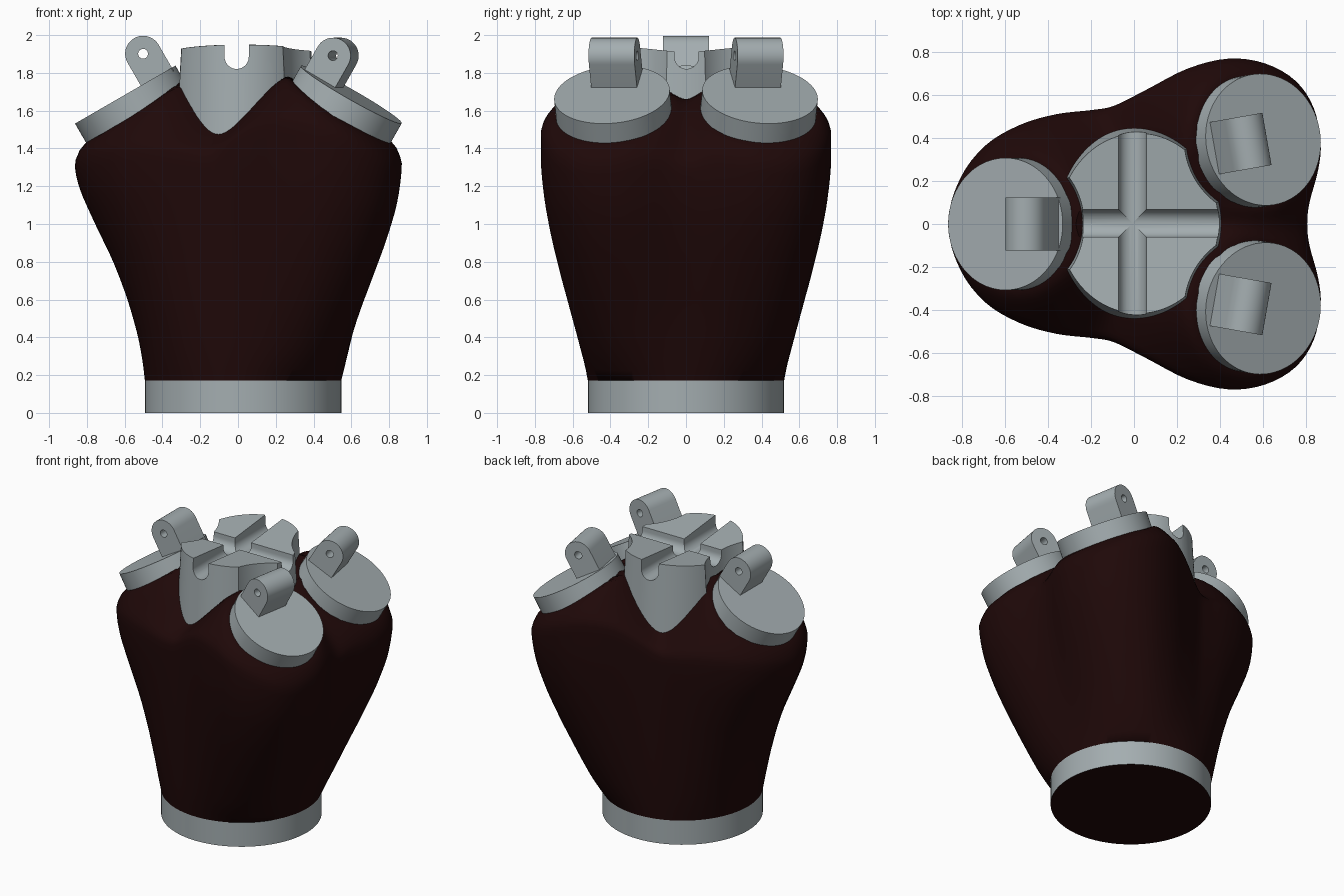
import bpy, bmesh, math
from mathutils import Matrix, Vector

if "Cube" in bpy.data.objects:
    bpy.data.objects.remove(bpy.data.objects["Cube"], do_unlink=True)


def material(name, rgb):
    m = bpy.data.materials.new(name)
    m.use_nodes = True
    m.diffuse_color = (*rgb, 1)
    bsdf = next(n for n in m.node_tree.nodes if n.type == 'BSDF_PRINCIPLED')
    bsdf.inputs["Base Color"].default_value = (*rgb, 1)
    return m


GREY = material("cool grey", (0.37, 0.42, 0.435))
DARK = material("dark maroon", (0.0135, 0.0025, 0.0025))


def finish(name, bm, mats, matrix=Matrix(), smooth=30):
    bmesh.ops.recalc_face_normals(bm, faces=bm.faces)
    me = bpy.data.meshes.new(name)
    bm.to_mesh(me)
    bm.free()
    me.transform(matrix)
    ob = bpy.data.objects.new(name, me)
    bpy.context.collection.objects.link(ob)
    for m in mats:
        me.materials.append(m)
    shade(ob, smooth)
    return ob


def shade(ob, angle):
    bpy.ops.object.select_all(action='DESELECT')
    ob.select_set(True)
    bpy.context.view_layer.objects.active = ob
    bpy.ops.object.shade_smooth_by_angle(angle=math.radians(angle))


def cone(name, r1, r2, z1, z2, matrix=Matrix(), segs=96):
    bm = bmesh.new()
    bmesh.ops.create_cone(bm, cap_ends=True, segments=segs, radius1=r1, radius2=r2,
                          depth=z2 - z1, matrix=Matrix.Translation((0, 0, (z1 + z2) / 2)))
    return finish(name, bm, [GREY], matrix)


def extrude(name, pts, half, matrix=Matrix()):
    """Prism from an (x, z) profile, running along y."""
    bm = bmesh.new()
    f = bm.faces.new([bm.verts.new((x, -half, z)) for x, z in pts])
    r = bmesh.ops.extrude_face_region(bm, geom=[f])
    bmesh.ops.translate(bm, vec=(0, 2 * half, 0),
                        verts=[v for v in r["geom"] if isinstance(v, bmesh.types.BMVert)])
    return finish(name, bm, [GREY], matrix)


def boolean(ob, tool, op='DIFFERENCE'):
    mod = ob.modifiers.new("cut", 'BOOLEAN')
    mod.operation, mod.object, mod.solver = op, tool, 'EXACT'
    bpy.context.view_layer.objects.active = ob
    bpy.ops.object.modifier_apply(modifier=mod.name)
    bpy.data.objects.remove(tool, do_unlink=True)


def arc(cx, cz, r, a0, a1, n=20):
    return [(cx + r * math.cos(math.radians(a0 + (a1 - a0) * i / n)),
             cz + r * math.sin(math.radians(a0 + (a1 - a0) * i / n))) for i in range(n + 1)]


# Three tilted mounts: name, top centre, heading, lug offset from the disc centre
TILT, DISC_R, DISC_T = math.radians(30), 0.307, 0.115
MOUNTS = [("right", (-0.597, 0, 1.685), 180, -0.19),
          ("back_left", (0.6, 0.392, 1.685), 10, -0.17),
          ("front_left", (0.6, -0.392, 1.685), -10, -0.17)]
lobes = []
for name, top, heading, off in MOUNTS:
    a = math.radians(heading)
    M = (Matrix.Translation(top) @ Matrix.Rotation(a, 4, 'Z')
         @ Matrix.Rotation(TILT, 4, 'Y'))
    lobes.append((M @ Vector((0, 0, -DISC_T)), math.cos(a), math.sin(a)))
    cone(name + "_disc", DISC_R, DISC_R, -DISC_T - 0.02, 0, M)
    # Hinge lug with rounded top and pin hole
    lug = extrude(name + "_lug",
                  [(off - 0.095, -0.02)] + arc(off, 0.14, 0.095, 180, 0) + [(off + 0.095, -0.02)],
                  0.123, M)
    pin = cone("pin_cutter", 0.026, 0.026, -0.3, 0.3,
               M @ Matrix.Translation((off, 0, 0.14)) @ Matrix.Rotation(math.pi / 2, 4, 'X'), 24)
    boolean(lug, pin)
    shade(lug, 30)

# Central block: oval column, shallow valley on top, scooped beside each disc
block = cone("central_block", 0.455, 0.41, 1.3, 2.1,
             Matrix.Translation((0.02, 0.003, 0)) @ Matrix.Diagonal((0.885, 1, 1, 1)), 128)
valley = extrude("valley_tool", [(-0.6, 1.2), (0.6, 1.2), (0.6, 1.968), (0, 1.907), (-0.6, 1.968)],
                 0.6, Matrix.Rotation(math.pi / 2, 4, 'Z'))
boolean(block, valley, 'INTERSECT')
for _, top, _, _ in MOUNTS:
    boolean(block, cone("scoop_cutter", 0.33, 0.38, 1.2, 2.2,
                        Matrix.Translation((top[0], top[1], 0))))
# Crossed round-bottomed grooves
for turn, shift in ((0, (-0.007, 0, 0)), (90, (0, 0.003, 0))):
    u = [(-0.064, 2.1)] + arc(0, 1.885, 0.064, 180, 360) + [(0.064, 2.1)]
    boolean(block, extrude("groove_cutter", u, 0.7, Matrix.Translation(shift)
                           @ Matrix.Rotation(math.radians(turn), 4, 'Z')))
shade(block, 30)

# Wrist ring with a dark underside
ring = cone("wrist_ring", 0.52, 0.52, 0, 0.172, Matrix.Translation((0.027, 0, 0)))
ring.data.materials.append(DARK)
for p in ring.data.polygons:
    if p.normal.z < -0.5:
        p.material_index = 1

# Palm body: circle at the wrist growing into a three-lobed outline
CX, R0, Z0 = 0.027, 0.52, 0.172
half = [(0.805, 0), (0.815, 0.1), (0.855, 0.25), (0.867, 0.38), (0.835, 0.54), (0.75, 0.665),
        (0.61, 0.745), (0.44, 0.768), (0.25, 0.722), (0.06, 0.625), (-0.09, 0.55), (-0.19, 0.53),
        (-0.36, 0.51), (-0.53, 0.46), (-0.69, 0.365), (-0.81, 0.21), (-0.87, 0)]
ctrl = [Vector(p) for p in half + [(x, -y) for x, y in half[-2:0:-1]]]
outline = []
for i in range(len(ctrl)):
    p0, p1, p2, p3 = (ctrl[(i + k) % len(ctrl)] for k in (-1, 0, 1, 2))
    for j in range(4):
        t = j / 4
        outline.append(0.5 * (2 * p1 + (p2 - p0) * t + (2 * p0 - 5 * p1 + 4 * p2 - p3) * t * t
                              + (3 * p1 - p0 - 3 * p2 + p3) * t ** 3))

# Share of the growth reached at each height, toward +x, -x and the sides
GROW_POS = [(0.172, 0), (0.3, 0.12), (0.5, 0.31), (0.7, 0.53), (0.9, 0.75), (1.1, 0.93), (1.27, 1)]
GROW_NEG = [(0.172, 0), (0.25, 0.02), (0.4, 0.09), (0.6, 0.24), (0.8, 0.44), (1.0, 0.70),
            (1.2, 0.94), (1.33, 1)]
GROW_SIDE = [(0.172, 0), (0.3, 0.24), (0.5, 0.48), (0.7, 0.67), (0.9, 0.82), (1.1, 0.93), (1.3, 1)]


def lerp_table(tab, z):
    for (z0, v0), (z1, v1) in zip(tab, tab[1:]):
        if z <= z1:
            return v0 + (v1 - v0) * max(0, z - z0) / (z1 - z0)
    return tab[-1][1]


def soft_table(tab, z):
    return sum(lerp_table(tab, z + d) for d in (-0.06, -0.03, 0, 0.03, 0.06)) / 5


def top_height(x, y):
    """Soft blend of three tilted plateaus that fall away past the discs."""
    total, k = 0, 0.08
    for b, c, s in lobes:
        d = (x - b.x) * c + (y - b.y) * s
        side = (y - b.y) * c - (x - b.x) * s
        e = max(0, math.hypot(d / math.cos(TILT), side) - 0.31)
        h = b.z - d * math.tan(TILT) + 0.14 * max(0, -d) - 1.62 * e * e / (e + 0.06)
        total += math.exp(h / k)
    return k * math.log(total)


bm = bmesh.new()
rings = []
WALL = 22
for i in range(WALL + 1):
    row = []
    for p in outline:
        z = Z0 + (top_height(p.x, p.y) - 0.03 - Z0) * i / WALL
        d = Vector((p.x - CX, p.y))
        w = 0.5 + 0.5 * max(-1, min(1, d.x / 0.45))
        lean = (d.y / d.length) ** 2
        t = w * soft_table(GROW_POS, z) + (1 - w) * soft_table(GROW_NEG, z)
        t = (1 - lean) * t + lean * soft_table(GROW_SIDE, z)
        if i == 0:
            t = 0
        q = d.normalized() * R0 * (1 - t) + d * t
        row.append(bm.verts.new((q.x + CX, q.y, z)))
    rings.append(row)
for s in (0.988, 0.965, 0.93, 0.89, 0.84, 0.78, 0.71, 0.63, 0.54, 0.44, 0.33, 0.2, 0.08):
    row = []
    for p in outline:
        x, y = CX + (p.x - CX) * s, p.y * s
        row.append(bm.verts.new((x, y, top_height(x, y) - (0.012 if s > 0.98 else 0.002))))
    rings.append(row)
n = len(outline)
for a, b in zip(rings, rings[1:]):
    for i in range(n):
        bm.faces.new((a[i], a[(i + 1) % n], b[(i + 1) % n], b[i]))
bm.faces.new(rings[-1])
bm.faces.new(rings[0][::-1])
finish("palm_body", bm, [DARK], smooth=60)
